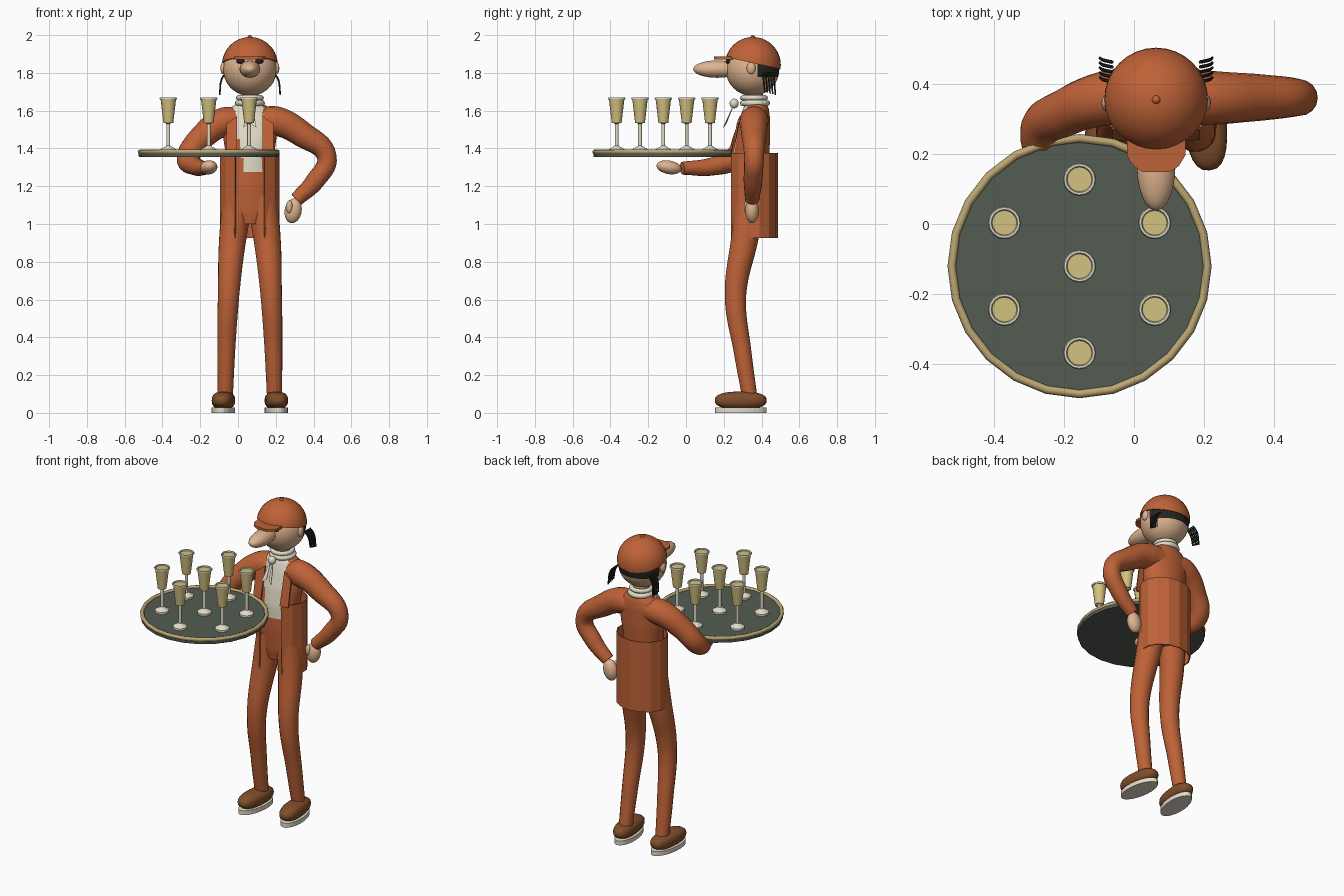
import bpy, bmesh, math
from mathutils import Vector, Matrix

if "Cube" in bpy.data.objects:
    bpy.data.objects.remove(bpy.data.objects["Cube"])

CX = 0.063  # body centre line


def mat(name, r, g, b):
    m = bpy.data.materials.new(name)
    lin = [((c / 255 + 0.055) / 1.055) ** 2.4 for c in (r, g, b)]
    m.diffuse_color = (*lin, 1)
    m.use_nodes = True
    m.node_tree.nodes["Principled BSDF"].inputs["Base Color"].default_value = m.diffuse_color
    return m


ORANGE = mat("rust_orange", 190, 98, 55)
SKIN = mat("skin", 222, 180, 143)
BROWN = mat("shoe_brown", 128, 78, 42)
CREAM = mat("cream", 226, 220, 200)
GREEN = mat("tray_green", 82, 92, 82)
TAN = mat("rim_tan", 188, 166, 115)
GOLD = mat("drink_gold", 212, 194, 128)
BLACK = mat("hair_black", 36, 36, 34)


def add(name, bm, *mats, smooth=40):
    bmesh.ops.recalc_face_normals(bm, faces=bm.faces)
    me = bpy.data.meshes.new(name)
    bm.to_mesh(me)
    bm.free()
    ob = bpy.data.objects.new(name, me)
    bpy.context.collection.objects.link(ob)
    for m in mats:
        me.materials.append(m)
    if smooth:
        bpy.ops.object.select_all(action='DESELECT')
        ob.select_set(True)
        bpy.context.view_layer.objects.active = ob
        bpy.ops.object.shade_smooth_by_angle(angle=math.radians(smooth))
    return ob


def ball(name, c, r, m, u=24, v=16, rot=(0, 0, 0), boxy=1.0):
    """Ellipsoid; boxy below 1 squares it off."""
    bm = bmesh.new()
    bmesh.ops.create_uvsphere(bm, u_segments=u, v_segments=v, radius=1)
    for p in bm.verts:
        p.co = Vector([math.copysign(abs(a) ** boxy, a) for a in p.co])
    for axis, ang in zip('XYZ', rot):
        bmesh.ops.transform(bm, verts=bm.verts, matrix=Matrix.Rotation(math.radians(ang), 4, axis)
                            @ (Matrix.Diagonal((*r, 1)) if axis == 'X' else Matrix()))
    bmesh.ops.translate(bm, verts=bm.verts, vec=c)
    return add(name, bm, m, smooth=60)


def loft(name, rings, segs, *mats, smooth=40):
    """Stack of horizontal ellipses given as (x, y, z, rx, ry)."""
    bm = bmesh.new()
    rows = []
    for x, y, z, rx, ry in rings:
        rows.append([bm.verts.new((x + rx * math.cos(2 * math.pi * i / segs),
                                   y + ry * math.sin(2 * math.pi * i / segs), z)) for i in range(segs)])
    for a, b in zip(rows, rows[1:]):
        for i in range(segs):
            j = (i + 1) % segs
            bm.faces.new((a[i], a[j], b[j], b[i]))
    bm.faces.new(rows[0])
    bm.faces.new(rows[-1])
    return add(name, bm, *mats, smooth=smooth)


def tube(name, pts, m, res=6):
    """Limb through points (x, y, z, radius)."""
    cu = bpy.data.curves.new(name, 'CURVE')
    cu.dimensions = '3D'
    cu.bevel_depth = 1
    cu.bevel_resolution = res
    cu.resolution_u = 8
    cu.use_fill_caps = True
    sp = cu.splines.new('BEZIER')
    sp.bezier_points.add(len(pts) - 1)
    for p, (x, y, z, r) in zip(sp.bezier_points, pts):
        p.co = (x, y, z)
        p.radius = r
        p.handle_left_type = p.handle_right_type = 'AUTO'
    cu.materials.append(m)
    ob = bpy.data.objects.new(name, cu)
    bpy.context.collection.objects.link(ob)
    bpy.ops.object.select_all(action='DESELECT')
    ob.select_set(True)
    bpy.context.view_layer.objects.active = ob
    bpy.ops.object.convert(target='MESH')
    bpy.ops.object.shade_smooth_by_angle(angle=math.radians(50))


def plate(name, pts, m, depth):
    """Flat polygon extruded by a vector."""
    bm = bmesh.new()
    f = bm.faces.new([bm.verts.new(p) for p in pts])
    ext = bmesh.ops.extrude_face_region(bm, geom=[f])
    bmesh.ops.translate(bm, verts=[g for g in ext['geom'] if isinstance(g, bmesh.types.BMVert)], vec=depth)
    return add(name, bm, m, smooth=0)


def ring(name, c, R, r, m, n=24, k=8):
    bm = bmesh.new()
    g = [[bm.verts.new((c[0] + (R + r * math.cos(b)) * math.cos(a), c[1] + (R + r * math.cos(b)) * math.sin(a),
                        c[2] + r * math.sin(b))) for b in [2 * math.pi * j / k for j in range(k)]]
         for a in [2 * math.pi * i / n for i in range(n)]]
    for i in range(n):
        for j in range(k):
            p, q = g[i], g[(i + 1) % n]
            bm.faces.new((p[j], q[j], q[(j + 1) % k], p[(j + 1) % k]))
    return add(name, bm, m, smooth=60)


# torso with the shirt front coloured by position
keys = [(1.0, .07, .33, .07), (1.06, .135, .335, .085), (1.2, .14, .335, .095), (1.35, .125, .34, .1),
        (1.45, .14, .35, .095), (1.56, .15, .365, .08), (1.61, .11, .37, .068), (1.65, .05, .37, .05)]
rings = []
for a, b in zip(keys, keys[1:]):
    n = max(2, round((b[0] - a[0]) / 0.02))
    rings += [[p + (q - p) * i / n for p, q in zip(a, b)] for i in range(n)]
rings.append(keys[-1])
torso = loft("torso", [(CX, y, z, rx, ry) for z, rx, y, ry in rings], 48, ORANGE, CREAM, smooth=60)
for f in torso.data.polygons:
    c = f.center
    half = 0.045 + max(0, c.z - 1.3) * 0.12
    if 1.28 < c.z < 1.63 and c.y < 0.35 and abs(c.x - 0.08 + (c.z - 1.3) * 0.1) < half:
        f.material_index = 1

# arms, hands
tube("left_arm", [(.03, .37, 1.54, .07), (-.07, .36, 1.54, .078), (-.19, .32, 1.46, .068), (-.265, .26, 1.35, .06),
                  (-.225, .14, 1.305, .048), (-.165, -.02, 1.295, .034)], ORANGE)
ball("left_hand", (-.155, -.09, 1.3), (.045, .068, .036), SKIN, rot=(-10, 0, 10))
tube("right_arm", [(.09, .37, 1.54, .07), (.2, .36, 1.545, .078), (.34, .36, 1.475, .068), (.47, .36, 1.355, .052),
                   (.41, .355, 1.23, .05), (.31, .35, 1.13, .038)], ORANGE)
ball("right_hand", (.292, .35, 1.07), (.045, .036, .066), SKIN, rot=(0, 10, 0))
ball("right_thumb", (.272, .325, 1.09), (.018, .018, .035), SKIN, 12, 8)

# legs and shoes
for side, s in (("left", -1), ("right", 1)):
    tube(side + "_leg", [(CX + s * .06, .335, 1.14, .085), (CX + s * .088, .315, .95, .074),
                         (CX + s * .113, .262, .62, .057), (CX + s * .125, .3, .32, .047),
                         (CX + s * .13, .335, .1, .041)], ORANGE)
    x = CX + s * .14
    ball(side + "_shoe", (x, .29, .066), (.06, .138, .047), BROWN, rot=(0, 0, s * 5), boxy=.8)
    n = 24
    plate(side + "_sole", [(x + .061 * math.cos(i * math.tau / n) - s * .012 * math.sin(i * math.tau / n),
                            .29 + .137 * math.sin(i * math.tau / n), 0) for i in range(n)], CREAM, (0, 0, .028))

# open-fronted coat skirt
bm = bmesh.new()
row = []
for i in range(13):
    a = math.radians(-90 + 29 + 302 * i / 12)
    row.append([bm.verts.new((CX + .16 * math.cos(a), .355 + .133 * math.sin(a), z)) for z in (.925, 1.375)])
for a, b in zip(row, row[1:]):
    bm.faces.new((a[0], b[0], b[1], a[1]))
skirt = add("coat_skirt", bm, ORANGE, smooth=0)
sol = skirt.modifiers.new("thickness", 'SOLIDIFY')
sol.thickness = .006

# lapels
for side, s in (("left", -1), ("right", 1)):
    plate(side + "_lapel", [(CX + s * .068, .282, 1.57), (CX + s * .125, .268, 1.53), (CX + s * .125, .24, 1.37),
                            (CX + s * .068, .235, 1.37)], ORANGE, (0, .01, 0))

# neck, scarf rings, knot and tails
loft("neck", [(CX, .365, 1.6, .045, .045), (CX, .36, 1.72, .045, .045)], 16, SKIN)
ring("scarf_upper", (CX, .36, 1.668), .06, .014, CREAM)
ring("scarf_lower", (CX, .365, 1.64), .064, .016, CREAM)
ball("scarf_knot", (CX, .255, 1.638), (.025, .024, .026), CREAM, 16, 10)
for s in (-1, 1):
    plate("scarf_tail", [(CX + s * .005, .25, 1.63), (CX + s * .02, .232, 1.59), (CX + s * .035, .195, 1.51),
                         (CX + s * .008, .21, 1.53)], CREAM, (0, .004, 0))

# head with black hair at the back
head = ball("head", (CX, .352, 1.82), (.142, .142, .142), SKIN, 32, 32)
head.data.materials.append(BLACK)
for f in head.data.polygons:
    if f.center.y > .375 and f.center.z > 1.778:
        f.material_index = 1
ball("nose", (CX, .165, 1.82), (.055, .127, .046), SKIN)
for s in (-1, 1):
    ball("ear", (CX + s * .142, .345, 1.825), (.014, .024, .032), SKIN, 12, 8)
    ball("eye", (CX + s * .05, .222, 1.862), (.022, .012, .014), BLACK, 12, 8)
    for i in range(5):
        y = .405 + i * .014
        tube("hair_strand", [(CX + s * .125, y, 1.80, .005), (CX + s * .148, y + .005, 1.77, .005),
                             (CX + s * .16, y + .012, 1.70 - .004 * i, .004)], BLACK, 1)

# cap, cut on a tilt, with button and visor
bm = bmesh.new()
bmesh.ops.create_uvsphere(bm, u_segments=32, v_segments=20, radius=.148)
bmesh.ops.translate(bm, verts=bm.verts, vec=(CX, .354, 1.842))
bmesh.ops.bisect_plane(bm, geom=bm.verts[:] + bm.edges[:] + bm.faces[:], plane_co=(CX, .354, 1.852),
                       plane_no=(0, .22, 1), clear_inner=True)
bmesh.ops.holes_fill(bm, edges=[e for e in bm.edges if e.is_boundary])
add("cap", bm, ORANGE)
ball("cap_button", (CX, .354, 1.99), (.012, .012, .01), ORANGE, 12, 8)
plate("visor", [(CX + x, y, z) for x, y, z in (
    (-.083, .25, 1.872), (-.083, .195, 1.872), (-.065, .165, 1.872), (-.038, .148, 1.872), (.038, .148, 1.872),
    (.065, .165, 1.872), (.083, .195, 1.872), (.083, .25, 1.872))], ORANGE, (0, 0, .014))

# tray
TX, TY = -.155, -.12
loft("tray", [(TX, TY, 1.355, .37, .37), (TX, TY, 1.383, .372, .372)], 24, GREEN)
ring("tray_rim", (TX, TY, 1.382), .364, .012, TAN)

# glasses: one in the middle, six around
spots = [(TX, TY)] + [(TX + .247 * math.cos(math.radians(30 + 60 * i)),
                       TY + .247 * math.sin(math.radians(30 + 60 * i))) for i in range(6)]
for x, y in spots:
    loft("glass_stem", [(x, y, z, r, r) for z, r in ((1.38, .042), (1.395, .042), (1.408, .02), (1.415, .01),
                                                     (1.53, .01), (1.54, .026))], 16, CREAM)
    loft("glass_cup", [(x, y, z, r, r) for z, r in ((1.535, .026), (1.662, .041))], 16, GOLD)
    ring("glass_rim", (x, y, 1.664), .041, .006, CREAM, 16, 6)
